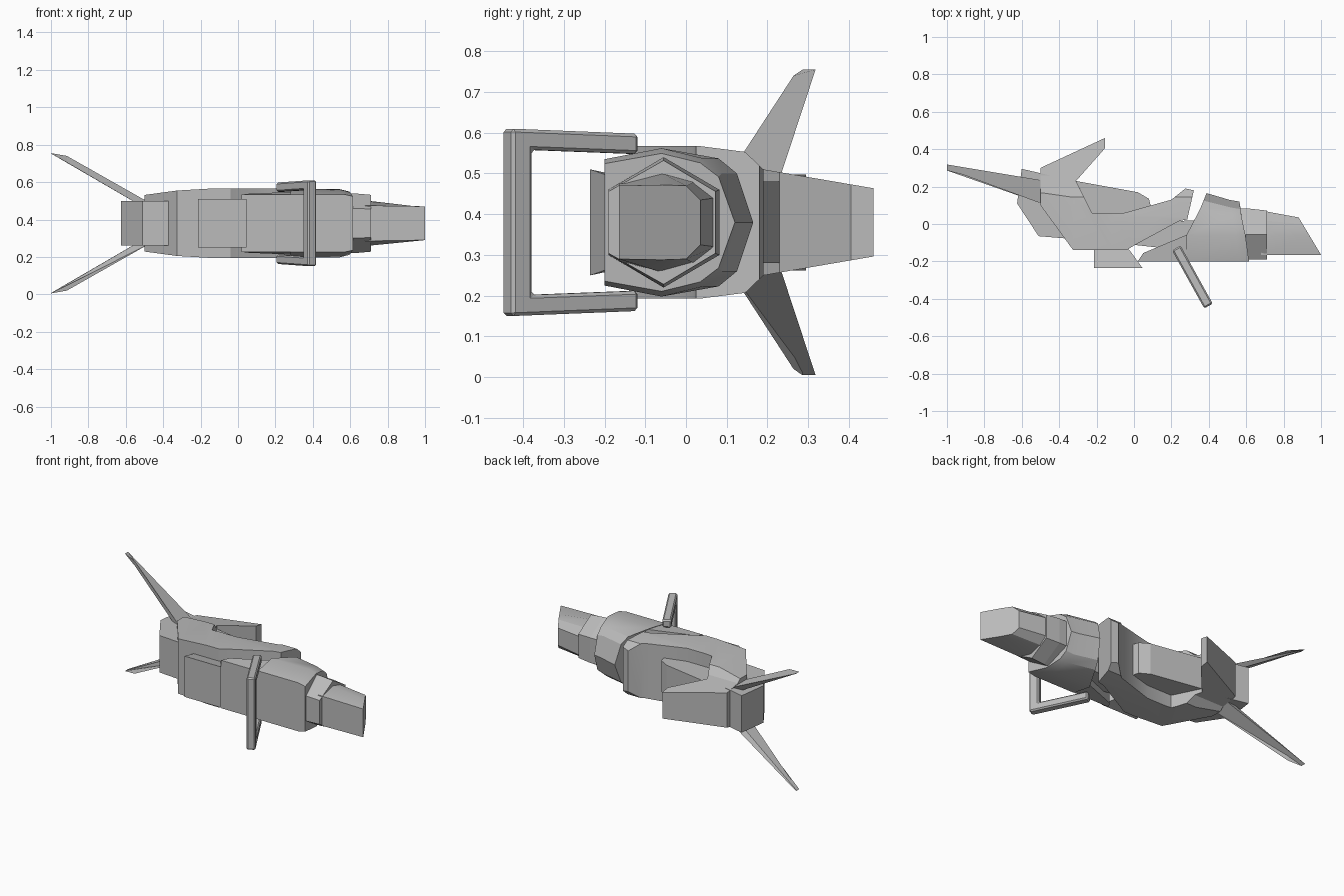
import bpy, bmesh
from mathutils import Vector

if "Cube" in bpy.data.objects:
    bpy.data.objects.remove(bpy.data.objects["Cube"])

MID = 0.38  # height of the horizontal symmetry plane

metal = bpy.data.materials.new("grey_metal")
metal.use_nodes = True
metal.diffuse_color = (0.5, 0.5, 0.5, 1)
metal.node_tree.nodes["Principled BSDF"].inputs["Base Color"].default_value = (0.5, 0.5, 0.5, 1)


def loft(name, *rings):
    """Skin matching closed rings of points and cap both ends."""
    bm = bmesh.new()
    loops = [[bm.verts.new(p) for p in ring] for ring in rings]
    n = len(loops[0])
    for a, b in zip(loops, loops[1:]):
        for i in range(n):
            j = (i + 1) % n
            bm.faces.new((a[i], a[j], b[j], b[i]))
    bm.faces.new(loops[0][::-1])
    bm.faces.new(loops[-1])
    bmesh.ops.recalc_face_normals(bm, faces=bm.faces)
    mesh = bpy.data.meshes.new(name)
    bm.to_mesh(mesh)
    bm.free()
    mesh.materials.append(metal)
    obj = bpy.data.objects.new(name, mesh)
    bpy.context.collection.objects.link(obj)
    return obj


def slab(name, outline, half, half_low=None):
    """Plan outline (x, y) extruded evenly about the symmetry plane."""
    return loft(name, [(x, y, MID - half) for x, y in outline],
                [(x, y, MID + half) for x, y in outline])


def mirrored(half_profile):
    """Turn (position, half height) pairs into a closed symmetric profile."""
    low = [(p, MID - h) for p, h in reversed(half_profile) if h > 0]
    return [(p, MID + h) for p, h in half_profile] + low


def trim(obj, cutter):
    """Keep only the part of obj inside cutter."""
    mod = obj.modifiers.new("trim", "BOOLEAN")
    mod.operation, mod.solver, mod.object = "INTERSECT", "EXACT", cutter
    graph = bpy.context.evaluated_depsgraph_get()
    mesh = bpy.data.meshes.new_from_object(obj.evaluated_get(graph))
    obj.modifiers.clear()
    obj.data = mesh
    bpy.data.objects.remove(cutter)


# Shell: plan outline trimmed by its side and front profiles
shell = slab("shell", [
    (-0.5, 0.3), (-0.155, 0.46), (-0.155, 0.405), (-0.31, 0.23), (-0.225, 0.06),
    (-0.05, 0.06), (0.2, 0.13), (0.275, 0.19), (0.32, 0.18), (0.285, 0.025),
    (0.24, 0.015), (0, -0.115), (-0.04, -0.14), (-0.325, -0.14), (-0.5, 0.1)], 0.3)
side = mirrored([(-0.3, 0.187), (0.035, 0.187), (0.145, 0.173), (0.19, 0.13), (0.47, 0.082)])
trim(shell, loft("side_cutter", *[[(x, y, z) for y, z in side] for x in (-0.7, 0.5)]))
front = mirrored([(-0.51, 0.15), (-0.325, 0.175), (-0.12, 0.187), (0.4, 0.187)])
trim(shell, loft("front_cutter", *[[(x, y, z) for x, z in front] for y in (-0.5, 0.6)]))

# Core inside the shell, and the link to the barrel
slab("core", [(-0.36, 0.24), (-0.31, 0.23), (0.02, 0.17), (0.08, 0.135),
              (0.1, 0.05), (-0.2, -0.05), (-0.36, 0.1)], 0.1)
slab("link", [(0.34, 0.02), (0.2, 0.015), (-0.06, -0.105), (0.12, -0.125), (0.34, -0.12)], 0.12)

# Nose block
nose = [(-0.6, 0.295), (-0.45, 0.26), (-0.33, -0.08), (-0.51, -0.065), (-0.625, 0.11)]
slab("nose", nose, 0.118)

# Front panel, wider at its face
panel = [(-0.215, -0.235), (0.045, -0.235), (-0.005, -0.165), (-0.04, -0.12), (-0.215, -0.12)]
loft("front_panel", *[[(x, y, MID + s * (0.13 if y < -0.2 else 0.105)) for x, y in panel]
                      for s in (-1, 1)])

# Barrel: one cross-section lofted from its slanted inner end to the collar
section = mirrored([(-0.2, 0.155), (-0.06, 0.182), (0.08, 0.157), (0.125, 0.12), (0.165, 0)])
inner = [(0.28 if y < -0.05 else 0.3 + (y + 0.05) * 0.41, y, z) for y, z in section]
outer = [(0.615 - (y + 0.2) * 0.14, y if y < 0 else y - 0.045, z) for y, z in section]
shoulder = [(x - 0.05, y + (0.008 if y > 0 else 0), z) for x, y, z in outer]
outer = [(x, y, MID + (z - MID) * 0.93) for x, y, z in outer]
loft("barrel", inner, shoulder, outer)

# Forward arm of the barrel
arm = [(0.02, -0.2), (0.05, -0.155), (0.3, -0.05), (0.36, -0.05), (0.36, -0.2)]
loft("barrel_arm", *[[(x, y, MID + s * (0.153 + 0.1 * (y + 0.2))) for x, y in arm]
                     for s in (-1, 1)])

# Collar: pointed hexagonal ring
hexagon = mirrored([(-0.19, 0.08), (-0.055, 0.16), (0.082, 0.08)])
loft("collar", [(0.56, y, z) for y, z in hexagon], [(0.62, y, z) for y, z in hexagon],
     [(0.71, y - (0.01 if y > 0 else 0), MID + (z - MID) * 0.95) for y, z in hexagon])

# Nozzle: tapers to an obliquely cut end
mouth = mirrored([(-0.165, 0.09), (-0.06, 0.092), (0, 0.09), (0.035, 0.055)])
root = mirrored([(-0.165, 0.095), (-0.06, 0.122), (0.02, 0.1), (0.072, 0.06)])
loft("nozzle", [(0.68, y, z) for y, z in root],
     [(1 - (y + 0.165) * 0.6, y, z) for y, z in mouth])

# Handle: U-shaped frame swung out from the barrel
frame = [(0, 0.2175), (0.355, 0.23), (0.355, -0.23), (0, -0.2175),
         (0, -0.168), (0.297, -0.178), (0.297, 0.178), (0, 0.168)]
along, across = Vector((0.485, -0.875, 0)), Vector((0.875, 0.485, 0))
start = Vector((0.226, -0.128, MID))
rings = [[start + along * t + across * w + Vector((0, 0, h)) for t, h in frame]
         for w in (-0.026, 0.026)]
handle = loft("handle", *rings)
bevel = handle.modifiers.new("edges", "BEVEL")
bevel.width, bevel.segments = 0.008, 1

# Swept fins, upper and lower
for name, s in (("upper_fin", 1), ("lower_fin", -1)):
    top = [(-0.47, 0.1, 0.108), (-0.915, 0.264, 0.36), (-1, 0.286, 0.375),
           (-1, 0.318, 0.375), (-0.47, 0.23, 0.108)]
    under = [(-0.47, 0.105, 0.065), (-0.915, 0.268, 0.325), (-0.995, 0.288, 0.37),
             (-0.995, 0.312, 0.37), (-0.47, 0.21, 0.065)]
    loft(name, *[[(x, y, MID + s * h) for x, y, h in ring] for ring in (top, under)])

# Soft shading on shallow facets, sharp elsewhere
bpy.ops.object.select_all(action="DESELECT")
for obj in bpy.context.collection.objects:
    if obj.type == "MESH" and obj.name in ("barrel", "nozzle", "shell"):
        obj.select_set(True)
        bpy.context.view_layer.objects.active = obj
bpy.ops.object.shade_smooth_by_angle(angle=0.45)
